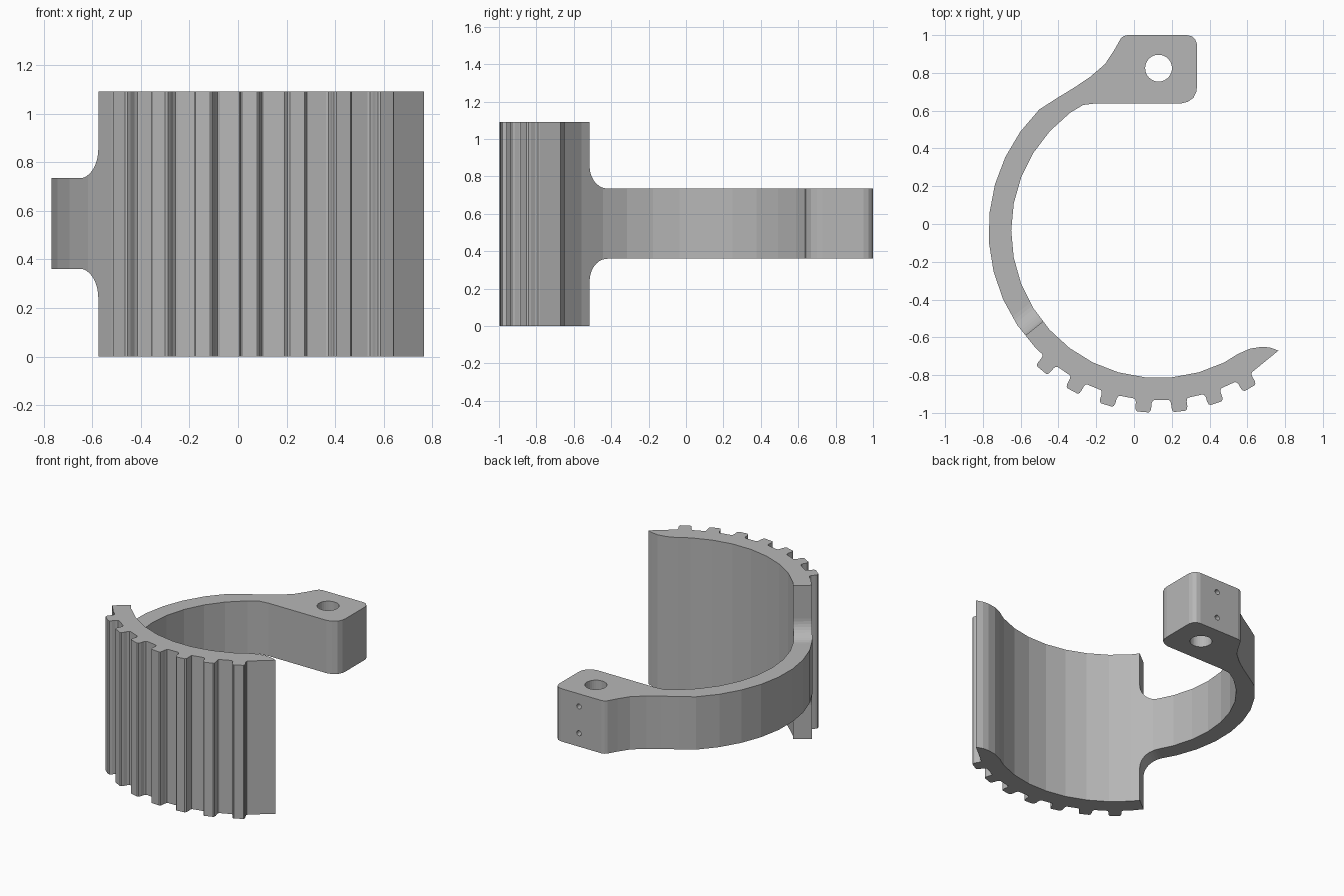
import bpy, bmesh, math
from mathutils import Matrix, Vector

cube = bpy.data.objects.get("Cube")
if cube:
    bpy.data.objects.remove(cube, do_unlink=True)

CX, CY = 0.13, -0.035            # centre of the ring
R_IN, R_OUT = 0.78, 0.90
HEIGHT, LOW, HIGH = 1.09, 0.36, 0.735
FILLET = 0.12
CUT = math.radians(-51.8)        # where the wide shell meets the narrow arm

grey = bpy.data.materials.new("plain grey")
grey.use_nodes = True
colour = (0.47, 0.47, 0.47, 1)
grey.diffuse_color = colour
grey.node_tree.nodes["Principled BSDF"].inputs["Base Color"].default_value = colour


def polar(radius, degrees):
    """Point on the ring, angle measured from the front towards +x."""
    a = math.radians(degrees)
    return (CX + radius * math.sin(a), CY - radius * math.cos(a))


def finish(bm, name):
    bmesh.ops.recalc_face_normals(bm, faces=bm.faces)
    mesh = bpy.data.meshes.new(name)
    bm.to_mesh(mesh)
    bm.free()
    mesh.materials.append(grey)
    ob = bpy.data.objects.new(name, mesh)
    bpy.context.scene.collection.objects.link(ob)
    return ob


def prism(name, points, offset):
    bm = bmesh.new()
    face = bm.faces.new([bm.verts.new(p) for p in points])
    new = bmesh.ops.extrude_face_region(bm, geom=[face])["geom"]
    verts = [g for g in new if isinstance(g, bmesh.types.BMVert)]
    bmesh.ops.translate(bm, verts=verts, vec=offset)
    return finish(bm, name)


def cylinder(name, radius, depth, matrix, sides):
    bm = bmesh.new()
    bmesh.ops.create_cone(bm, cap_ends=True, segments=sides, radius1=radius,
                          radius2=radius, depth=depth, matrix=matrix)
    return finish(bm, name)


def boolean(target, tool, operation):
    tool.hide_render = True
    mod = target.modifiers.new(operation.lower(), "BOOLEAN")
    mod.operation, mod.object, mod.solver = operation, tool, "EXACT"
    bpy.context.view_layer.objects.active = target
    bpy.ops.object.modifier_apply(modifier=mod.name)
    bpy.data.objects.remove(tool, do_unlink=True)


# Plan outline: inner arc, clamp head, outer arc, teeth, pointed lip
outline = [polar(R_IN, 26.5 - 10.6 * i) for i in range(17)]
outline += [(-0.27, 0.63), (-0.206, 0.638), (0.25, 0.638), (0.285, 0.647),
            (0.315, 0.668), (0.33, 0.70), (0.334, 0.73), (0.334, 0.95),
            (0.325, 0.975), (0.308, 0.993), (0.28, 1.0), (-0.035, 1.0),
            (-0.055, 0.995), (-0.07, 0.982), (-0.105, 0.92), (-0.153, 0.847),
            (-0.233, 0.778), (-0.312, 0.725), (-0.41, 0.665)]
outline += [polar(R_OUT, -135.4 + 9.9 * i) for i in range(10)]
half_tooth = [(3.4, 0.898), (2.9, 0.903), (2.6, 0.917), (2.55, 0.942),
              (2.3, 0.957), (1.8, 0.964)]
for k in range(-4, 3):
    middle = 6.75 + 11.67 * k
    outline += [polar(r, middle - a) for a, r in half_tooth]
    outline += [polar(r, middle + a) for a, r in reversed(half_tooth)]
outline += [(0.765, -0.67), (0.72, -0.654), (0.677, -0.65), (0.614, -0.66), (0.55, -0.688)]

clip = prism("half_clip", [(x, y, 0) for x, y in outline], (0, 0, HEIGHT))

# Side envelope: full height shell, filleted down to the narrow arm
radial = Vector((math.sin(CUT), -math.cos(CUT), 0))
tangent = Vector((math.cos(CUT), math.sin(CUT), 0))
steps = [math.radians(90 * i / 10) for i in range(11)]
curve = [(FILLET * (math.sin(t) - 1), FILLET * (1 - math.cos(t))) for t in steps]
side = [(-3, HIGH)] + [(s, HIGH + h) for s, h in curve] + [(0, 2), (3, 2), (3, -1), (0, -1)]
side += [(s, LOW - h) for s, h in reversed(curve)] + [(-3, LOW)]
base = Vector((CX, CY, 0)) - radial * 3
envelope = prism("envelope", [base + tangent * s + Vector((0, 0, z)) for s, z in side],
                 radial * 6)
boolean(clip, envelope, "INTERSECT")

# Vertical pin hole and two small screw holes in the back of the head
boolean(clip, cylinder("pin_hole", 0.071, 3, Matrix.Translation((0.13, 0.825, 0.5)), 32),
        "DIFFERENCE")
for z in (0.455, 0.645):
    place = Matrix.Translation((0.14, 0.98, z)) @ Matrix.Rotation(math.pi / 2, 4, "X")
    boolean(clip, cylinder("screw_hole", 0.018, 0.22, place, 16), "DIFFERENCE")
